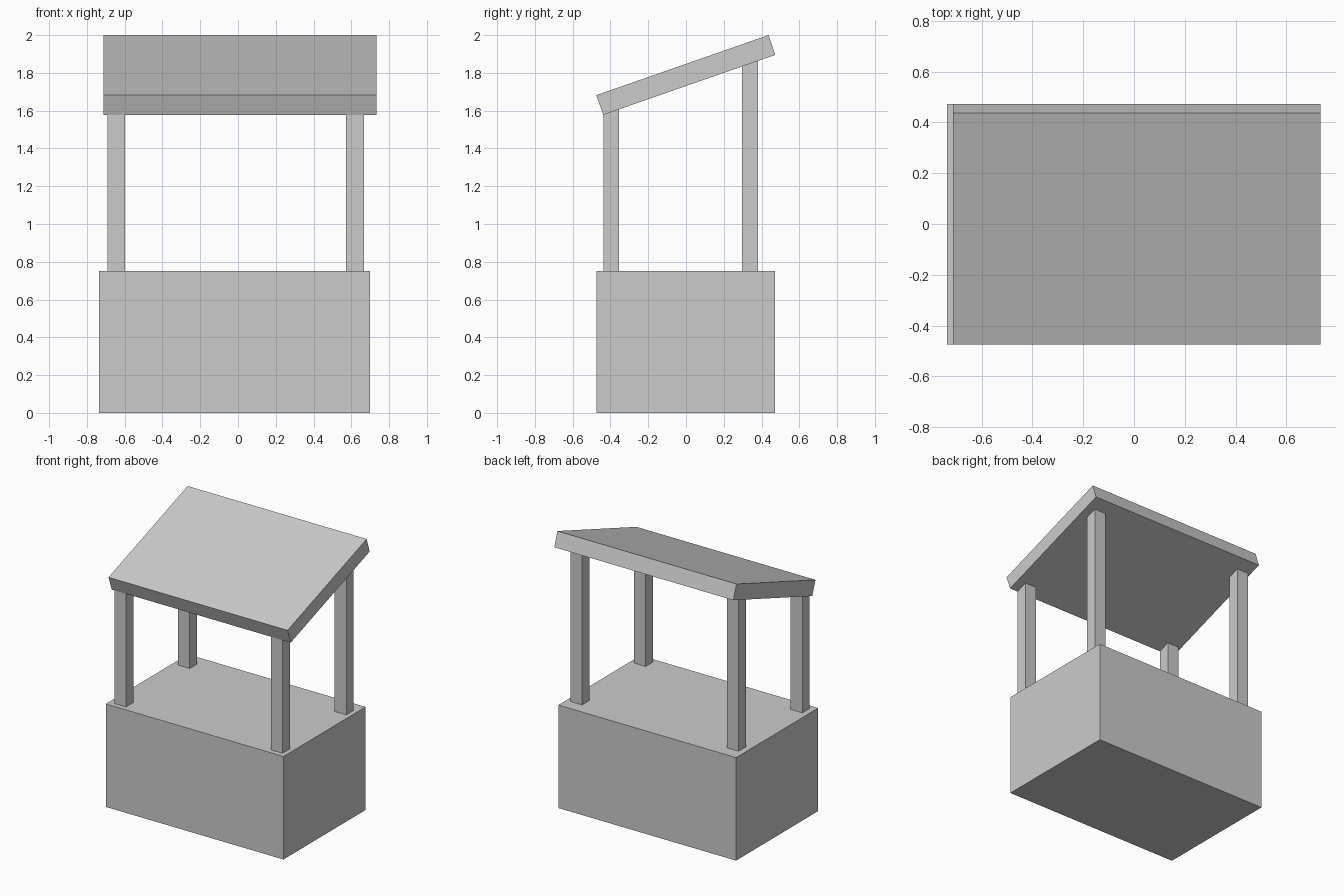
import bpy, bmesh
from mathutils import Vector

if "Cube" in bpy.data.objects:
    bpy.data.objects.remove(bpy.data.objects["Cube"])


def prism(name, profile, x0, x1):
    """Extrude a closed (y, z) profile from x0 to x1."""
    bm = bmesh.new()
    face = bm.faces.new([bm.verts.new((x0, y, z)) for y, z in profile])
    ext = bmesh.ops.extrude_face_region(bm, geom=[face])
    verts = [v for v in ext["geom"] if isinstance(v, bmesh.types.BMVert)]
    bmesh.ops.translate(bm, verts=verts, vec=Vector((x1 - x0, 0, 0)))
    bmesh.ops.recalc_face_normals(bm, faces=bm.faces)
    mesh = bpy.data.meshes.new(name)
    bm.to_mesh(mesh)
    bm.free()
    obj = bpy.data.objects.new(name, mesh)
    bpy.context.collection.objects.link(obj)
    return obj


BASE_TOP = 0.752
EAVE = (-0.438, 1.578)   # lower front edge of the roof underside
RIDGE = (0.472, 1.895)   # upper back edge of the roof underside


def underside(y):
    t = (y - EAVE[0]) / (RIDGE[0] - EAVE[0])
    return EAVE[1] + t * (RIDGE[1] - EAVE[1])


# Solid counter block
prism("counter", [(-0.475, 0), (0.472, 0), (0.472, BASE_TOP), (-0.475, BASE_TOP)],
      -0.735, 0.70)

# Sloping roof slab
prism("roof", [EAVE, RIDGE, (0.437, 2.0), (-0.475, 1.682)], -0.713, 0.733)

# Four posts, cut to the roof slope
for depth, y0, y1 in (("front", -0.438, -0.354), ("back", 0.297, 0.381)):
    for side, x0, x1 in (("left", -0.692, -0.598), ("right", 0.573, 0.667)):
        prism(f"{depth}_{side}_post",
              [(y0, BASE_TOP), (y1, BASE_TOP), (y1, underside(y1)), (y0, underside(y0))],
              x0, x1)
